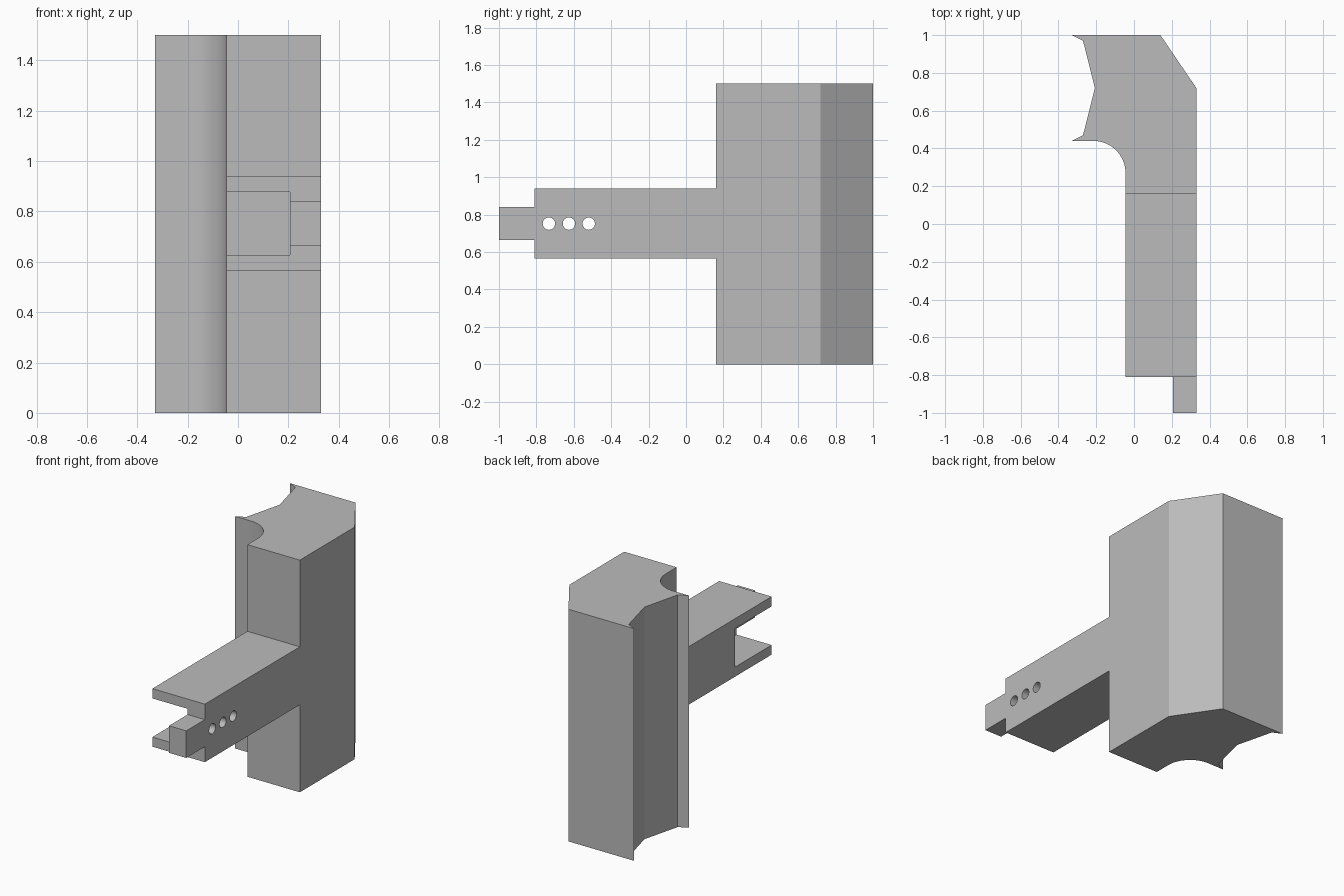
import bpy, bmesh, math

cube = bpy.data.objects.get("Cube")
if cube:
    bpy.data.objects.remove(cube)

grey = bpy.data.materials.new("plain grey")
grey.use_nodes = True
colour = (0.5, 0.5, 0.5, 1)
grey.diffuse_color = colour
grey.node_tree.nodes["Principled BSDF"].inputs["Base Color"].default_value = colour


def prism(name, points, z0, z1):
    """Extrude a flat outline upwards from z0 to z1."""
    bm = bmesh.new()
    face = bm.faces.new([bm.verts.new((x, y, z0)) for x, y in points])
    new = bmesh.ops.extrude_face_region(bm, geom=[face])["geom"]
    bmesh.ops.translate(bm, vec=(0, 0, z1 - z0),
                        verts=[v for v in new if isinstance(v, bmesh.types.BMVert)])
    bmesh.ops.recalc_face_normals(bm, faces=bm.faces)
    mesh = bpy.data.meshes.new(name)
    bm.to_mesh(mesh)
    bm.free()
    mesh.materials.append(grey)
    obj = bpy.data.objects.new(name, mesh)
    bpy.context.collection.objects.link(obj)
    return obj


def box(name, x0, x1, y0, y1, z0, z1):
    return prism(name, [(x0, y0), (x1, y0), (x1, y1), (x0, y1)], z0, z1)


def cut(target, cutter):
    mod = target.modifiers.new("cut", "BOOLEAN")
    mod.operation = "DIFFERENCE"
    mod.solver = "EXACT"
    mod.object = cutter
    bpy.context.view_layer.objects.active = target
    bpy.ops.object.modifier_apply(modifier=mod.name)
    bpy.data.objects.remove(cutter)


RIGHT, LEFT, MID = -0.045, 0.33, 0.752

# Upright body: chamfered back, notched side, rounded hollow at the front
hollow = []
for i in range(17):
    a = math.pi / 2 * i / 16
    hollow.append((-0.215 + 0.17 * math.cos(a), 0.27 + 0.17 * math.sin(a)))
outline = [(0.14, 1), (LEFT, 0.72), (LEFT, 0.16), (RIGHT, 0.16)] + hollow + [
    (-0.33, 0.44), (-0.27, 0.47), (-0.207, 0.72), (-0.27, 0.97), (-0.33, 1)]
body = prism("upright_body", outline, 0, 1.5)

# Arm with an open slot and a narrow end tongue
arm_shape = [(RIGHT, 0.16), (RIGHT, -0.81), (LEFT, -0.81), (LEFT, 0.16)]
arm = prism("arm", arm_shape, 0.565, 0.94)
cut(arm, box("slot_cutter", -0.2, 0.207, -1.1, -0.435, 0.627, 0.877))
tongue = box("end_tongue", 0.207, LEFT, -1, -0.81, 0.665, 0.84)

# Three pin holes through the slot wall
for y in (-0.733, -0.626, -0.52):
    bpy.ops.mesh.primitive_cylinder_add(vertices=32, radius=0.033, depth=0.3,
                                        location=(0.3, y, MID),
                                        rotation=(0, math.pi / 2, 0))
    cut(arm, bpy.context.object)

# Smooth the curved faces, keep the edges sharp
bpy.ops.object.select_all(action="DESELECT")
for obj in (body, arm, tongue):
    obj.select_set(True)
bpy.context.view_layer.objects.active = body
bpy.ops.object.shade_smooth_by_angle(angle=math.radians(25))
